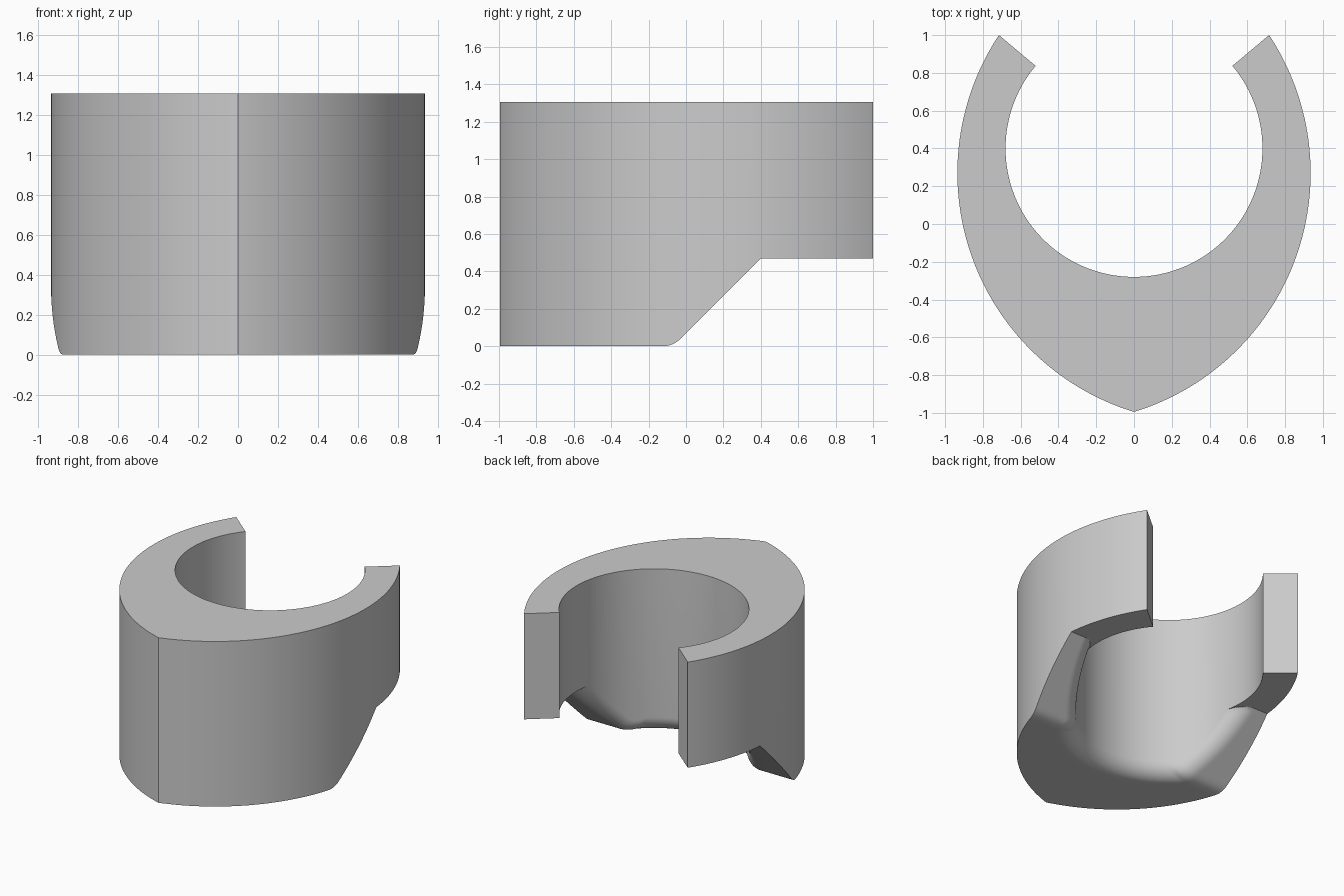
import bpy, bmesh, math

cube = bpy.data.objects.get("Cube")
if cube:
    bpy.data.objects.remove(cube)

BORE_Y, BORE_R = 0.40, 0.68          # round opening
ARC_X, ARC_Y, ARC_R = -0.388, 0.27, 1.323   # outer side arc, mirrored in x
TOP, LEDGE, FILLET = 1.305, 0.47, 0.13
RAMP_START = -0.07                   # where the 45 degree ramp meets the base


def outer_radius(ang):
    """Distance from the bore centre to the pointed outer outline."""
    c, s = abs(math.cos(ang)), math.sin(ang)
    px, py = -ARC_X, BORE_Y - ARC_Y
    half = px * c + py * s
    return -half + math.sqrt(half * half + ARC_R ** 2 - px * px - py * py)


def underside(y):
    """Height and slope of the base, rounded bend and ramp."""
    t = FILLET * math.tan(math.pi / 8)
    y0, y1 = RAMP_START - t, RAMP_START + t * math.sqrt(0.5)
    if y <= y0:
        return 0.0, 0.0
    if y >= y1:
        return y - RAMP_START, 1.0
    drop = math.sqrt(FILLET ** 2 - (y - y0) ** 2)
    return FILLET - drop, (y - y0) / drop


def bottom_height(ang, rad):
    """Underside with the bore edge rounded, limited by the ledge."""
    h, slope = underside(BORE_Y + rad * math.sin(ang))
    cos_a = 1 / math.sqrt(1 + slope * slope)
    c = -slope * cos_a * math.sin(ang)
    a = rad - BORE_R - FILLET
    if a < -c * FILLET:
        b = c * a - math.sqrt(max(0, (1 - c * c) * (FILLET ** 2 - a * a)))
        h += (FILLET + b) / cos_a
    return min(LEDGE, h)


def section(bm, ang):
    """One radial slice: inner top, underside samples, outer top."""
    out = outer_radius(ang)
    n, m = 14, 8
    rads = [BORE_R + FILLET * (1 - math.cos(math.pi / 2 * i / n)) for i in range(n + 1)]
    start = rads[-1]
    rads += [start + (out - start) * i / m for i in range(1, m + 1)]
    pts = [(BORE_R, TOP)] + [(r, bottom_height(ang, r)) for r in rads] + [(out, TOP)]
    return [bm.verts.new((r * math.cos(ang), BORE_Y + r * math.sin(ang), z)) for r, z in pts]


# Open collar body swept round the bore
bm = bmesh.new()
loops = [section(bm, math.radians(d)) for d in range(-220, 41)]
for p, q in zip(loops, loops[1:]):
    for i in range(len(p)):
        j = (i + 1) % len(p)
        bm.faces.new((p[i], p[j], q[j], q[i]))
# Flat ends of the gap
bm.faces.new(loops[0])
bm.faces.new(loops[-1])
bmesh.ops.dissolve_degenerate(bm, dist=1e-5, edges=bm.edges[:])
bmesh.ops.recalc_face_normals(bm, faces=bm.faces[:])
mesh = bpy.data.meshes.new("collar_body")
bm.to_mesh(mesh)
bm.free()

body = bpy.data.objects.new("collar_body", mesh)
bpy.context.collection.objects.link(body)

# Plain grey
grey = bpy.data.materials.new("plain_grey")
grey.use_nodes = True
colour = (0.6, 0.6, 0.6, 1)
grey.diffuse_color = colour
grey.node_tree.nodes["Principled BSDF"].inputs["Base Color"].default_value = colour
mesh.materials.append(grey)

bpy.ops.object.select_all(action='DESELECT')
body.select_set(True)
bpy.context.view_layer.objects.active = body
bpy.ops.object.shade_smooth_by_angle(angle=math.radians(25))
